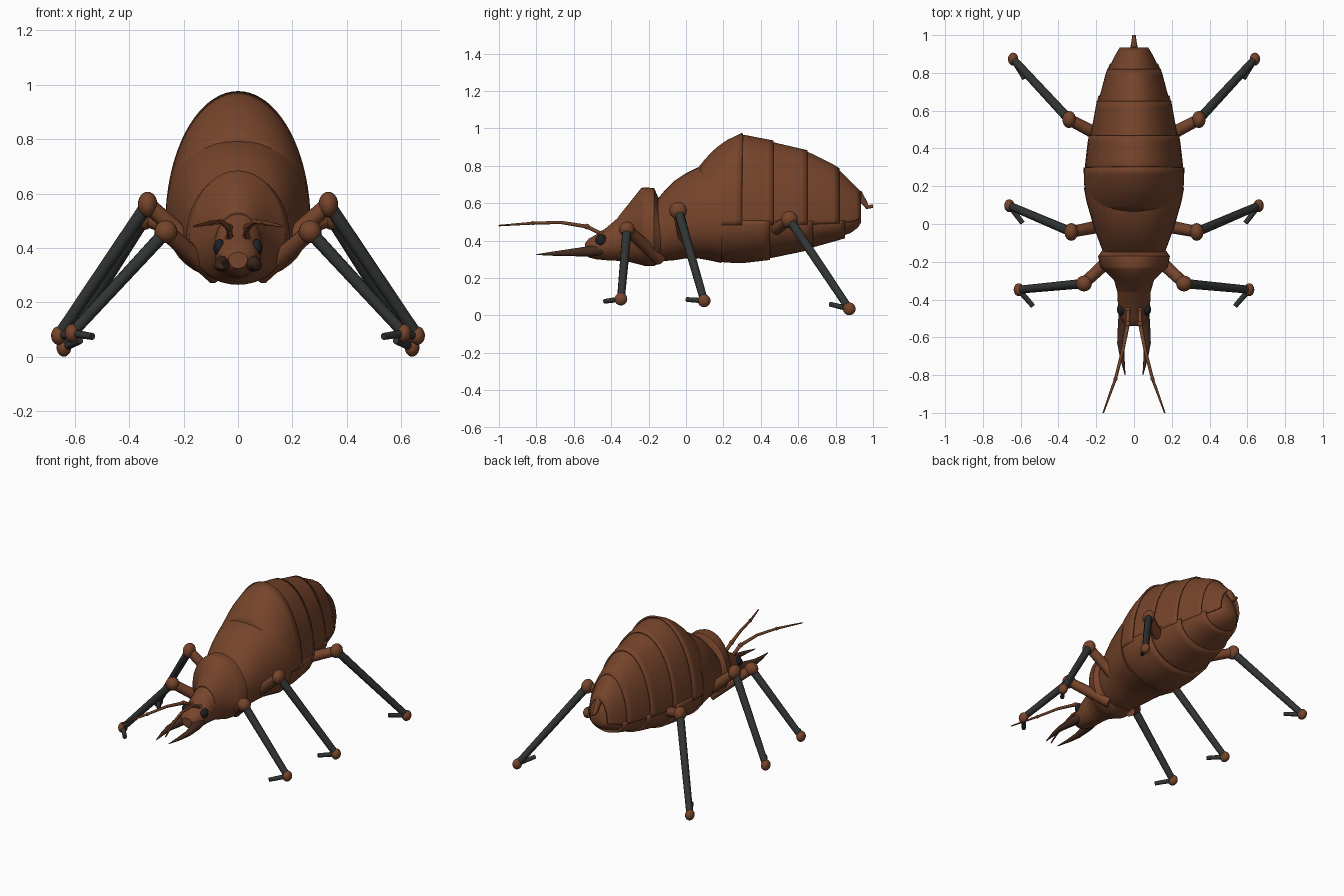
import bpy, bmesh, math
from mathutils import Vector

if "Cube" in bpy.data.objects:
    bpy.data.objects.remove(bpy.data.objects["Cube"])


def material(name, col):
    m = bpy.data.materials.new(name)
    m.diffuse_color = (*col, 1)
    m.use_nodes = True
    m.node_tree.nodes["Principled BSDF"].inputs["Base Color"].default_value = m.diffuse_color
    return m


BROWN = material("brown_shell", (0.18, 0.058, 0.024))
DARK = material("dark_limb", (0.03, 0.035, 0.032))
JAW = material("dark_jaw", (0.06, 0.025, 0.015))
EYE = material("black_eye", (0.012, 0.014, 0.018))


def finish(name, bm, mat, angle=35):
    bmesh.ops.recalc_face_normals(bm, faces=bm.faces)
    me = bpy.data.meshes.new(name)
    bm.to_mesh(me)
    bm.free()
    me.shade_smooth()
    me.set_sharp_from_angle(angle=math.radians(angle))
    me.materials.append(mat)
    ob = bpy.data.objects.new(name, me)
    bpy.context.collection.objects.link(ob)
    return ob


def loft(name, sections, mat=BROWN, a0=0, a1=360, n=40, power=1.0):
    """Egg-shaped rings (y, half width, top, widest height, bottom) joined along y."""
    bm = bmesh.new()
    closed = a1 - a0 >= 360
    count = n if closed else n + 1
    rings = []
    for y, w, zt, zm, zb in sections:
        ring = []
        for i in range(count):
            t = math.radians(a0 + (a1 - a0) * i / n)
            c, s = math.cos(t), math.sin(t)
            c = math.copysign(abs(c) ** power, c)
            s = math.copysign(abs(s) ** power, s)
            ring.append(bm.verts.new((w * c, y, zm + s * ((zt - zm) if s > 0 else (zm - zb)))))
        rings.append(ring)
    for r, q in zip(rings, rings[1:]):
        for i in range(n):
            j = (i + 1) % count
            bm.faces.new((r[i], r[j], q[j], q[i]))
    if closed:
        bm.faces.new(rings[0])
        bm.faces.new(rings[-1])
    ob = finish(name, bm, mat)
    if not closed:
        sol = ob.modifiers.new("thickness", 'SOLIDIFY')
        sol.thickness = 0.01
        sol.offset = -1
    return ob


def ball(name, p, r, mat=BROWN):
    bm = bmesh.new()
    bmesh.ops.create_uvsphere(bm, u_segments=20, v_segments=12, radius=1)
    bmesh.ops.scale(bm, vec=r if isinstance(r, tuple) else (r, r, r), verts=bm.verts)
    bmesh.ops.translate(bm, vec=p, verts=bm.verts)
    return finish(name, bm, mat, 60)


def tube(name, pts, radii, mat):
    cu = bpy.data.curves.new(name, 'CURVE')
    cu.dimensions = '3D'
    cu.bevel_depth = 1
    cu.bevel_resolution = 3
    cu.use_fill_caps = True
    sp = cu.splines.new('POLY')
    sp.points.add(len(pts) - 1)
    for pt, p, r in zip(sp.points, pts, radii):
        pt.co = (*p, 1)
        pt.radius = r
    cu.materials.append(mat)
    ob = bpy.data.objects.new(name, cu)
    bpy.context.collection.objects.link(ob)
    return ob


# Head, collar and thorax
loft("head", [(-0.54, .035, .385, .36, .325), (-0.52, .06, .41, .365, .31), (-0.48, .075, .432, .37, .30),
              (-0.43, .085, .465, .38, .295), (-0.33, .09, .55, .40, .29)])
loft("collar", [(-0.36, .088, .53, .40, .29), (-0.30, .105, .605, .42, .285), (-0.24, .165, .68, .44, .27),
                (-0.225, .18, .685, .44, .265), (-0.17, .19, .68, .44, .265), (-0.135, .165, .60, .44, .28)])
loft("thorax", [(-0.17, .155, .60, .45, .29), (-0.12, .175, .66, .46, .29), (-0.06, .197, .72, .48, .295),
                (0.0, .218, .76, .49, .305), (0.06, .235, .79, .50, .305), (0.12, .252, .81, .51, .295),
                (0.19, .265, .82, .51, .28)], power=0.9)

# Abdomen
ABDOMEN = [(.05, .225, .77, .49, .305), (.12, .245, .855, .49, .295), (.20, .257, .92, .49, .285),
           (.30, .255, .965, .49, .285), (.46, .23, .925, .49, .31), (.66, .183, .868, .49, .36),
           (.81, .135, .785, .495, .41), (.88, .10, .71, .50, .435), (.94, .06, .645, .52, .47)]


def at(y, grow):
    for a, b in zip(ABDOMEN, ABDOMEN[1:]):
        if y <= b[0]:
            break
    f = (y - a[0]) / (b[0] - a[0])
    _, w, zt, zm, zb = (p + (q - p) * f for p, q in zip(a, b))
    return (y, w + grow, zt + grow, zm, zb - grow)


def plate(name, y0, y1, a0, a1, steps=6):
    rows = [at(y0 + (y1 - y0) * i / steps, 0.001 + 0.011 * i / steps) for i in range(steps + 1)]
    loft(name, rows, a0=a0, a1=a1)


loft("abdomen_core", [at(p[0], -0.006) for p in ABDOMEN[:-2]] +
     [(.88, .098, .67, .50, .44), (.92, .065, .61, .51, .47), (.935, .03, .55, .515, .495)])
for i, (y0, y1) in enumerate([(.055, .30), (.28, .468), (.44, .65), (.62, .82), (.79, .935)]):
    plate(f"back_plate_{i + 1}", y0, y1, -2, 182)
for i, (y0, y1) in enumerate([(.17, .45), (.42, .68), (.65, .85)]):
    plate(f"belly_plate_{i + 1}", y0, y1, 178, 362)
tube("tail_spike", [(0, .92, .655), (0, .955, .60), (0, .97, .58), (0, 1.0, .583)],
     [.022, .016, .013, .009], BROWN)

# Paired parts: knee, foot, hip, toe positions for each leg
LEGS = {
    "front": ((.08, -.14, .30), (.265, -.315, .46), (.61, -.348, .087), (.535, -.435, .075), .042),
    "middle": ((.12, .0, .37), (.332, -.042, .56), (.66, .097, .078), (.59, .005, .085), .047),
    "rear": ((.09, .42, .42), (.343, .553, .512), (.64, .873, .035), (.58, .77, .06), .045),
}
for side, sx in (("right", 1), ("left", -1)):
    def m(p):
        return Vector((p[0] * sx, p[1], p[2]))
    for leg, (hip, knee, foot, toe, r) in LEGS.items():
        n = f"{side}_{leg}"
        tube(n + "_thigh", [m(hip), m(knee)], [.036, .03], BROWN)
        ball(n + "_knee", m(knee), (.036, r, r) if leg != "front" else r)
        tube(n + "_shin", [m(knee), m(foot)], [.025, .021], DARK)
        ball(n + "_foot", m(foot), (.027, .034, .034))
        tube(n + "_toe", [m(foot), m(toe)], [.015, .013], DARK)
    # Face
    ball(side + "_eye", m((.068, -.453, .402)), (.022, .031, .031), EYE)
    tube(side + "_jaw", [m(p) for p in ((.042, -.43, .355), (.056, -.52, .342), (.07, -.63, .335),
                                        (.062, -.71, .33), (.047, -.80, .325))],
         [.034, .029, .019, .012, .002], JAW)
    # Antennae
    path = [m(p) for p in ((.03, -.45, .435), (.033, -.53, .475), (.06, -.67, .497),
                           (.098, -.82, .493), (.163, -1.0, .48))]
    tube(side + "_antenna", path, [.011, .011, .009, .008, .004], BROWN)
    ball(side + "_antenna_base", path[0], .018)
    ball(side + "_antenna_joint_1", path[1], .015)
    ball(side + "_antenna_joint_2", path[3], .011)
